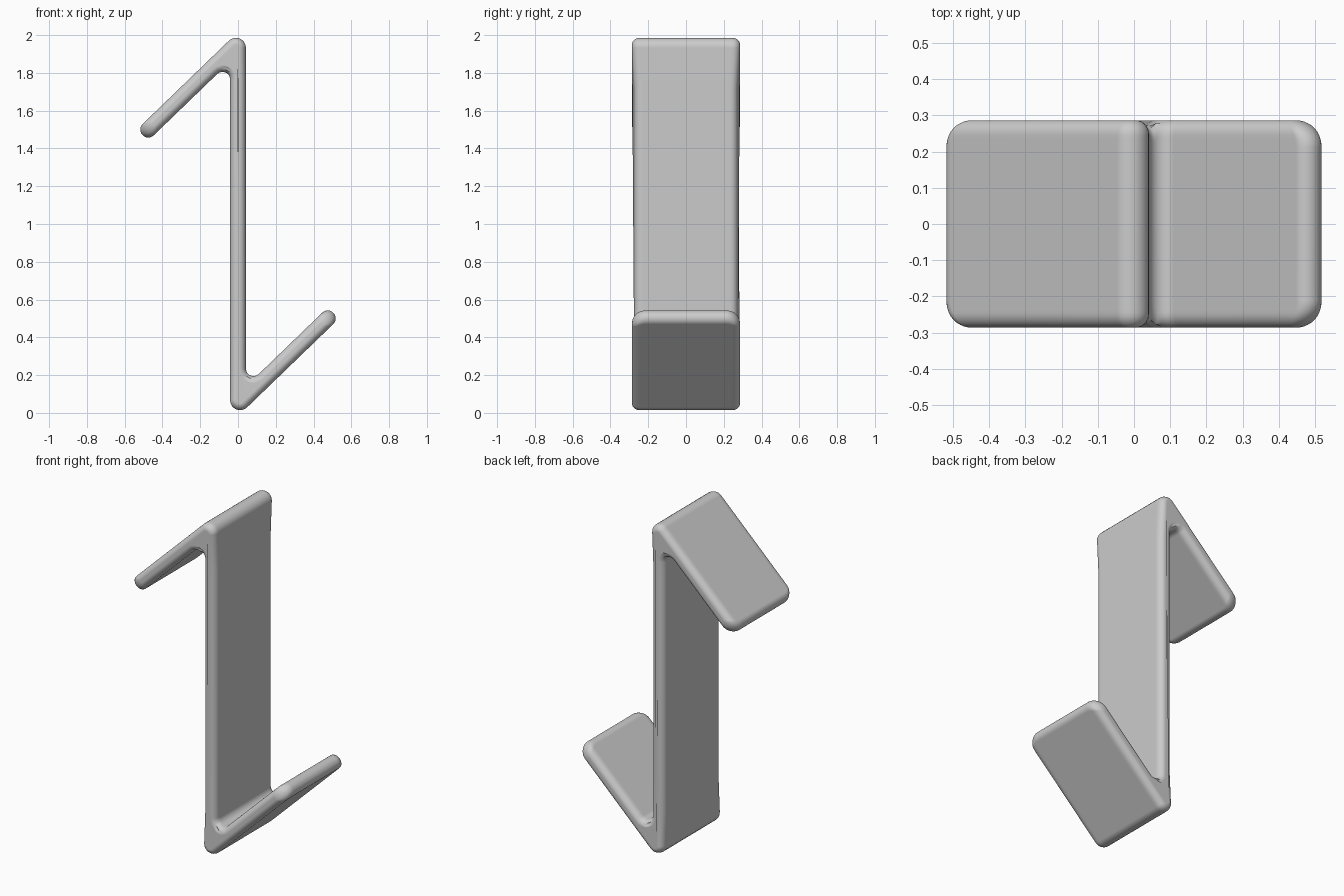
import bpy, bmesh, math
from mathutils import Vector

cube = bpy.data.objects.get("Cube")
if cube:
    bpy.data.objects.remove(cube)

HALF = 0.042                 # half thickness of the strip
EDGE, TIP = 0.04, 0.075      # widths of the rounded side edge and arm tip corner
STEPS = 8
ARM = Vector((-math.cos(math.radians(44)), -math.sin(math.radians(44))))
NORMAL = Vector((ARM.y, -ARM.x))


def rounding(e, width, depth):
    """Depth of a quarter ellipse at distance e from the side."""
    t = max(0.0, 1 - e / width)
    return depth * (1 - math.sqrt(max(0.0, 1 - t * t)))


def hook_corners(retract):
    """Corner points with fillet radii; the lower half is the upper one turned."""
    end = Vector((-0.475, 1.5)) + ARM * (HALF - retract)
    top, low = end + NORMAL * HALF, end - NORMAL * HALF
    slope = ARM.y / ARM.x
    half = [(HALF, 1.72, 0),
            (HALF, top.y + (HALF - top.x) * slope, 0.053),
            (top.x, top.y, 0.041), (low.x, low.y, 0.041),
            (-HALF, low.y + (-HALF - low.x) * slope, -0.04),
            (-HALF, 1.68, 0)]
    return half + [(-x, 2 - z, r) for x, z, r in half]


def outline(inset, retract):
    """Inset the corner polygon and fillet it."""
    pts = hook_corners(retract)
    loop = []
    for i, (x, z, r) in enumerate(pts):
        p = Vector((x, z))
        a = (p - Vector(pts[i - 1][:2])).normalized()
        b = (Vector(pts[(i + 1) % len(pts)][:2]) - p).normalized()
        na, nb = Vector((-a.y, a.x)), Vector((-b.y, b.x))
        miter = (na + nb) / (1 + na.dot(nb))
        p = p + miter * inset
        if r == 0:
            loop.append(p)
            continue
        signed = r - inset
        centre = p + miter * signed
        turn = math.atan2(a.x * b.y - a.y * b.x, a.dot(b))
        for k in range(STEPS + 1):
            ang = turn * k / STEPS
            c, s = math.cos(ang), math.sin(ang)
            d = Vector((na.x * c - na.y * s, na.x * s + na.y * c))
            loop.append(centre - d * signed)
    return loop


def half_depth(p):
    """The arms are slightly wider than the upright bar."""
    return 0.286 if abs(p.x) > 0.06 or abs(p.y - 1) > 0.83 else 0.274


# Slices across the strip, packed closely near both sides
side = [TIP * (1 - math.cos(math.pi / 2 * k / 10)) for k in range(11)]
slices = [(e, -1) for e in side] + [(e, 1) for e in reversed(side)]

bm = bmesh.new()
rings = []
for e, sign in slices:
    inset = rounding(e, EDGE, 0.036)
    retract = rounding(e, TIP, 0.085) - inset
    rings.append([bm.verts.new((p.x, sign * (half_depth(p) - e), p.y))
                  for p in outline(inset, max(0, retract))])
for r0, r1 in zip(rings, rings[1:]):
    for i in range(len(r0)):
        j = (i + 1) % len(r0)
        bm.faces.new((r0[i], r0[j], r1[j], r1[i]))
bm.faces.new(rings[0])
bm.faces.new(rings[-1])
bmesh.ops.recalc_face_normals(bm, faces=bm.faces[:])

mesh = bpy.data.meshes.new("double_hook")
bm.to_mesh(mesh)
bm.free()
hook = bpy.data.objects.new("double_hook", mesh)
bpy.context.collection.objects.link(hook)

# Plain grey finish
grey = bpy.data.materials.new("light_grey")
grey.use_nodes = True
colour = (0.6, 0.6, 0.6, 1)
grey.diffuse_color = colour
grey.node_tree.nodes["Principled BSDF"].inputs["Base Color"].default_value = colour
mesh.materials.append(grey)

# Smooth shading that keeps the broad faces flat
bpy.context.view_layer.objects.active = hook
hook.select_set(True)
bpy.ops.object.shade_smooth_by_angle(angle=math.radians(50))
weighted = hook.modifiers.new("flat_faces", 'WEIGHTED_NORMAL')
weighted.keep_sharp = True
